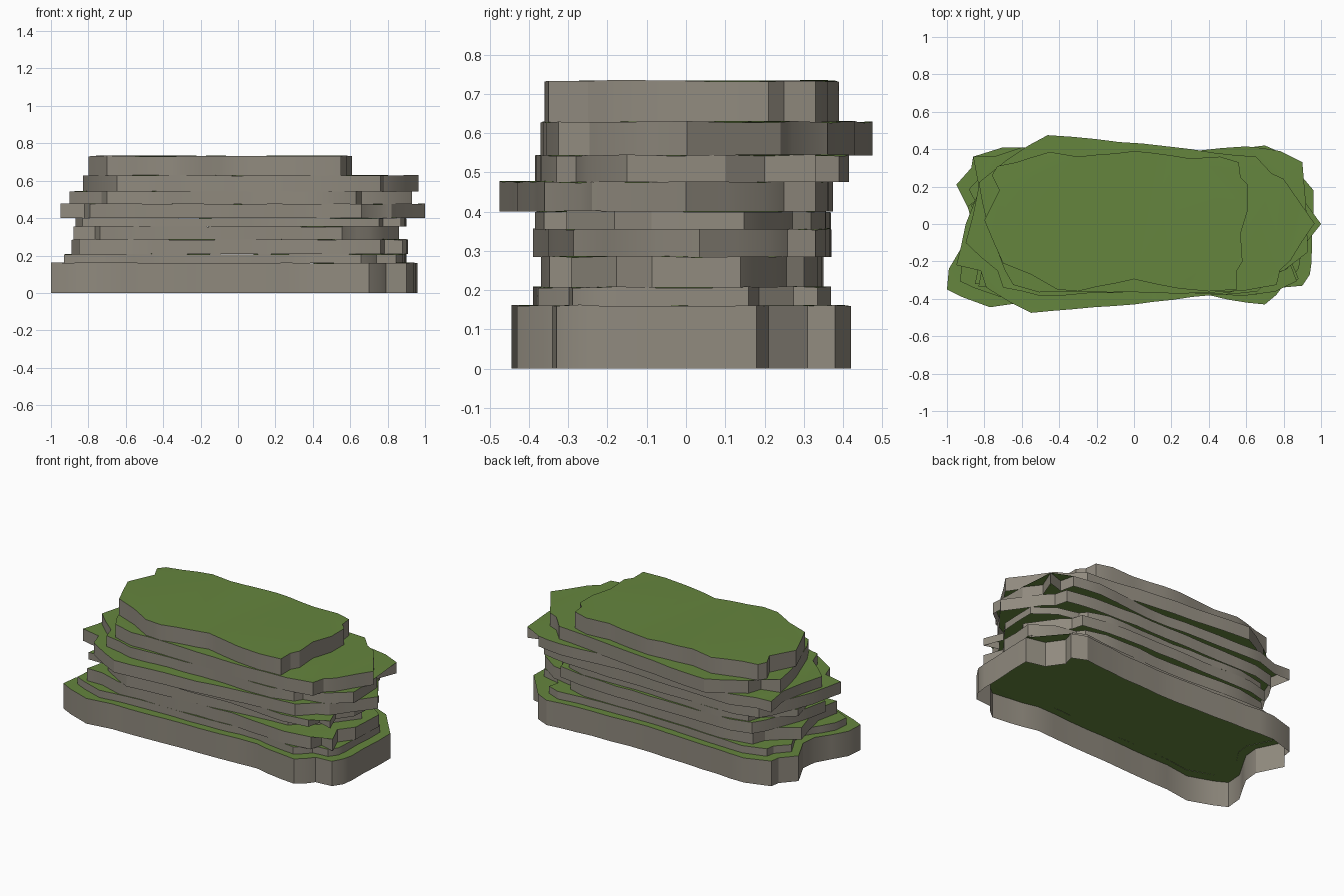
import bpy, bmesh, random
from mathutils import Vector

if "Cube" in bpy.data.objects:
    bpy.data.objects.remove(bpy.data.objects["Cube"])

random.seed(4)


def material(name, rgb):
    m = bpy.data.materials.new(name)
    m.diffuse_color = (*rgb, 1)
    m.use_nodes = True
    m.node_tree.nodes["Principled BSDF"].inputs["Base Color"].default_value = m.diffuse_color
    return m


ROCK = material("grey rock", (0.28, 0.255, 0.21))
GRASS = material("grass green", (0.13, 0.235, 0.048))

# Ragged plan outlines, counter-clockwise from the front left
BROAD = [(-1, -.35), (-.92, -.39), (-.77, -.445), (-.6, -.42), (0, -.40), (.4, -.38),
         (.6, -.42), (.7, -.43), (.76, -.38), (.79, -.34), (.9, -.33), (.94, -.27),
         (.95, -.2), (.96, .18), (.84, .21), (.77, .31), (.79, .38), (.7, .42),
         (.4, .39), (0, .38), (-.4, .4), (-.7, .41), (-.86, .36), (-.87, .3),
         (-.95, .21), (-.87, .05), (-.88, -.05), (-.99, -.24)]
POINTED = [(-.95, -.22), (-.82, -.25), (-.79, -.34), (-.66, -.42), (-.55, -.475),
           (0, -.43), (.42, -.38), (.66, -.36), (.75, -.27), (.82, -.24), (1, 0),
           (.86, .2), (.8, .25), (.78, .33), (.6, .36), (.3, .375), (-.2, .37),
           (-.6, .37), (-.75, .33), (-.8, .25), (-.86, .1), (-.9, 0)]
NOTCHED = [(-.9, -.1), (-.73, -.25), (-.7, -.34), (-.5, -.385), (0, -.36), (.5, -.37),
           (.63, -.33), (.66, -.28), (.8, -.25), (.93, -.15), (.92, .1), (.85, .2),
           (.9, .33), (.8, .3), (.78, .39), (.6, .415), (.2, .38), (-.3, .4),
           (-.6, .41), (-.75, .36), (-.86, .36), (-.83, .2), (-.86, .05)]
SUMMIT = [(-.8, .02), (-.7, -.21), (-.55, -.27), (-.41, -.35), (-.3, -.36), (0, -.295),
          (.24, -.345), (.4, -.36), (.55, -.35), (.55, -.25), (.58, -.2), (.57, -.05),
          (.61, .08), (.61, .21), (.57, .25), (.56, .33), (.46, .36), (.3, .35),
          (0, .39), (-.3, .36), (-.45, .385), (-.63, .33), (-.73, .31), (-.76, .26),
          (-.72, .18)]


def fit(outline, box, flip_y):
    """Stretch an outline to the box (x0, x1, y0, y1), optionally mirrored."""
    pts = [Vector((x, -y if flip_y else y)) for x, y in outline]
    if flip_y:
        pts.reverse()
    out = []
    spans = [(min(p[i] for p in pts), max(p[i] for p in pts)) for i in (0, 1)]
    for p in pts:
        q = [box[2 * i] + (p[i] - lo) / (hi - lo) * (box[2 * i + 1] - box[2 * i])
             for i, (lo, hi) in enumerate(spans)]
        out.append(Vector(q))
    return out


def roughen(pts):
    """Split long edges and jitter the new points slightly."""
    out = []
    for a, b in zip(pts, pts[1:] + pts[:1]):
        out.append(a)
        n = max(1, round((b - a).length / 0.12))
        for i in range(1, n):
            jit = Vector((random.uniform(-.004, .004), random.uniform(-.004, .004)))
            out.append(a.lerp(b, i / n) + jit)
    return out


def slab(name, outline, box, z0, z1, flip_y=False):
    """Rock wall ring with a grass cap, open underneath."""
    pts = roughen(fit(outline, box, flip_y))
    bm = bmesh.new()
    low = [bm.verts.new((p.x, p.y, z0)) for p in pts]
    top = [bm.verts.new((p.x, p.y, z1 + random.uniform(-.002, .003))) for p in pts]
    for i in range(len(pts)):
        j = (i + 1) % len(pts)
        bm.faces.new((low[i], low[j], top[j], top[i])).material_index = 0
    cap = bm.faces.new(top)
    cap.material_index = 1
    bmesh.ops.triangulate(bm, faces=[cap])
    me = bpy.data.meshes.new(name)
    bm.to_mesh(me)
    bm.free()
    me.materials.append(ROCK)
    me.materials.append(GRASS)
    ob = bpy.data.objects.new(name, me)
    bpy.context.collection.objects.link(ob)
    bpy.ops.object.select_all(action='DESELECT')
    ob.select_set(True)
    bpy.context.view_layer.objects.active = ob
    bpy.ops.object.shade_smooth_by_angle(angle=0.5)


# Stack of slabs from the ground up
slab("base_slab", BROAD, (-1, .96, -.445, .42), 0, .16)
slab("thin_lower_slab", BROAD, (-.93, .90, -.39, .37), .16, .207)
slab("lower_slab", NOTCHED, (-.89, .91, -.37, .35), .207, .285, True)
slab("lower_middle_slab", POINTED, (-.88, .86, -.39, .37), .285, .355)
slab("thin_middle_slab", NOTCHED, (-.87, .90, -.385, .37), .355, .40, True)
slab("pointed_slab", POINTED, (-.95, 1, -.475, .375), .40, .475)
slab("upper_middle_slab", NOTCHED, (-.90, .93, -.385, .415), .475, .543)
slab("upper_slab", POINTED, (-.83, .965, -.37, .475), .543, .628, True)
slab("summit_slab", SUMMIT, (-.80, .61, -.36, .39), .628, .732)
